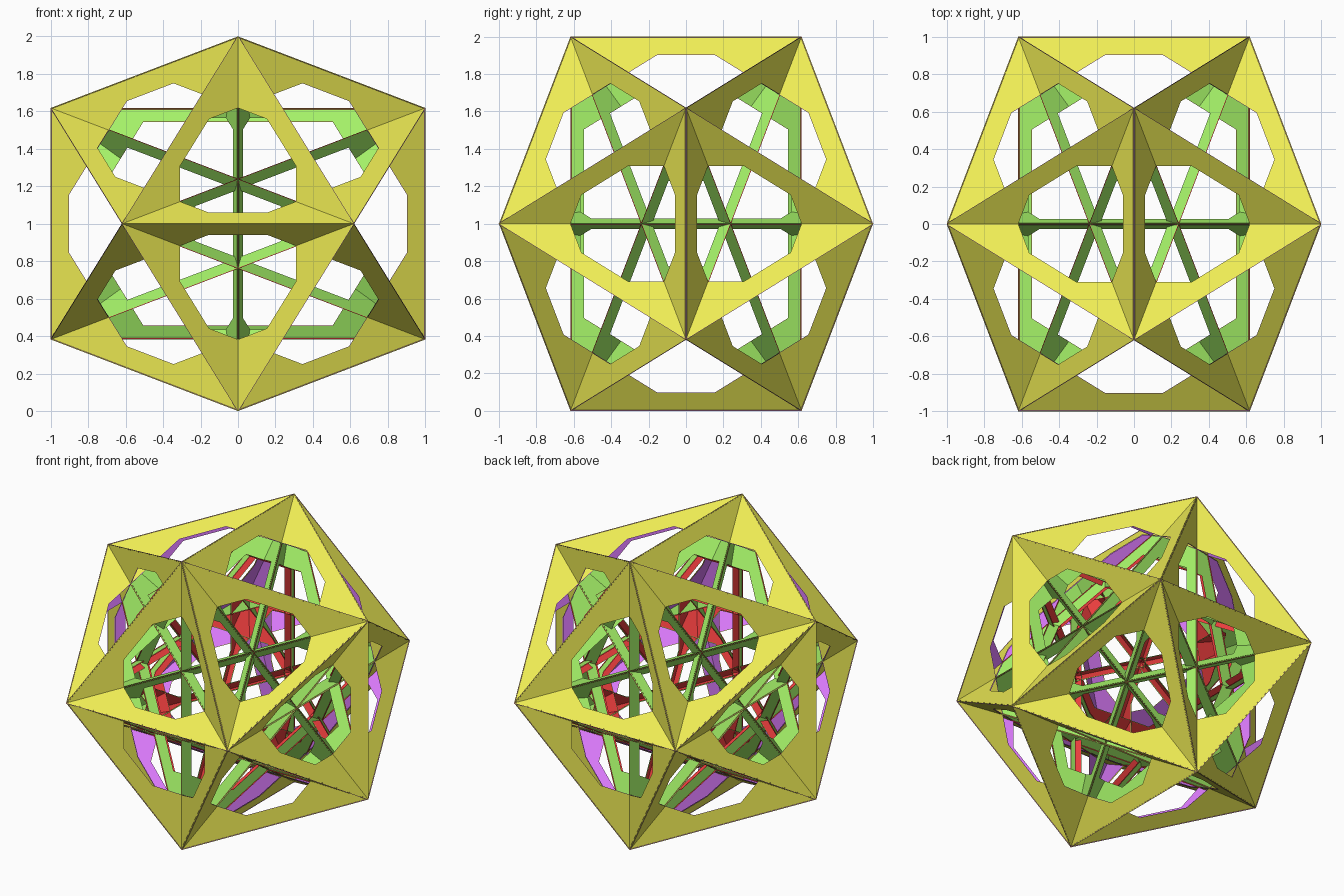
import bpy, math
from mathutils import Vector
from itertools import combinations

if "Cube" in bpy.data.objects:
    bpy.data.objects.remove(bpy.data.objects["Cube"])

G = (math.sqrt(5) - 1) / 2          # 0.618
LIFT = Vector((0, 0, 1))
GAP = 0.005                         # distance between front sheet and lining

# twelve corners of the solid
corners = []
for a in (-1, 1):
    for b in (-G, G):
        corners += [Vector((0, b, a)), Vector((a, 0, b)), Vector((b, a, 0))]


def near(p, q, d):
    return abs((p - q).length - d) < 0.01


def ordered(points):
    """Sort a flat polygon counter-clockwise seen from outside."""
    c = sum(points, Vector()) / len(points)
    n = c.normalized()
    u = (points[0] - c).normalized()
    w = n.cross(u)
    pts = sorted(points, key=lambda p: math.atan2((p - c).dot(w), (p - c).dot(u)))
    return pts, c, n


def material(name, rgb):
    m = bpy.data.materials.new(name)
    m.diffuse_color = (*rgb, 1)
    m.use_nodes = True
    m.node_tree.nodes["Principled BSDF"].inputs["Base Color"].default_value = m.diffuse_color
    return m


def frames(name, polygons, depth, half, mat, lining):
    """Flat frames: each polygon has a hole with its corners cut off."""
    verts, faces = [], []
    for poly in polygons:
        pts, c, n = ordered(poly)
        k = len(pts)
        shift = LIFT - n * GAP if lining else LIFT
        base = len(verts)
        hole = []
        for i in range(k):
            p, q = pts[i], pts[(i + 1) % k]
            mid, along = (p + q) / 2, (q - p).normalized()
            inner = mid + (c - mid).normalized() * depth
            hole += [inner - along * half, inner + along * half]
        verts += [v + shift for v in pts + hole]
        for i in range(k):
            j = (i + 1) % k
            h = base + k
            new = [(base + i, base + j, h + 2 * i + 1, h + 2 * i),
                   (base + j, h + 2 * j, h + 2 * i + 1)]
            faces += [f[::-1] for f in new] if lining else new
    me = bpy.data.meshes.new(name)
    me.from_pydata([tuple(v) for v in verts], [], faces)
    me.materials.append(mat)
    ob = bpy.data.objects.new(name, me)
    bpy.context.collection.objects.link(ob)
    return ob


# crossing five-sided faces: the ring of neighbours round each corner
pentagons = [[q for q in corners if near(p, q, 2 * G)] for p in corners]
# crossing large three-sided faces: corners two units apart
triangles = [list(t) for t in combinations(corners, 3)
             if all(near(p, q, 2) for p, q in combinations(t, 2))]

yellow = material("yellow", (0.87, 0.85, 0.09))
purple = material("purple", (0.69, 0.19, 0.94))
green = material("green", (0.38, 0.90, 0.14))
red = material("red", (0.88, 0.05, 0.05))

# outer shell and its inside lining
frames("outer_frame", pentagons, 0.1123, 0.1545, yellow, False)
frames("outer_frame_lining", pentagons, 0.1123, 0.1545, purple, True)
# inner star and its inside lining
frames("inner_star", triangles, 0.077, 0.505, green, False)
frames("inner_star_lining", triangles, 0.077, 0.505, red, True)
